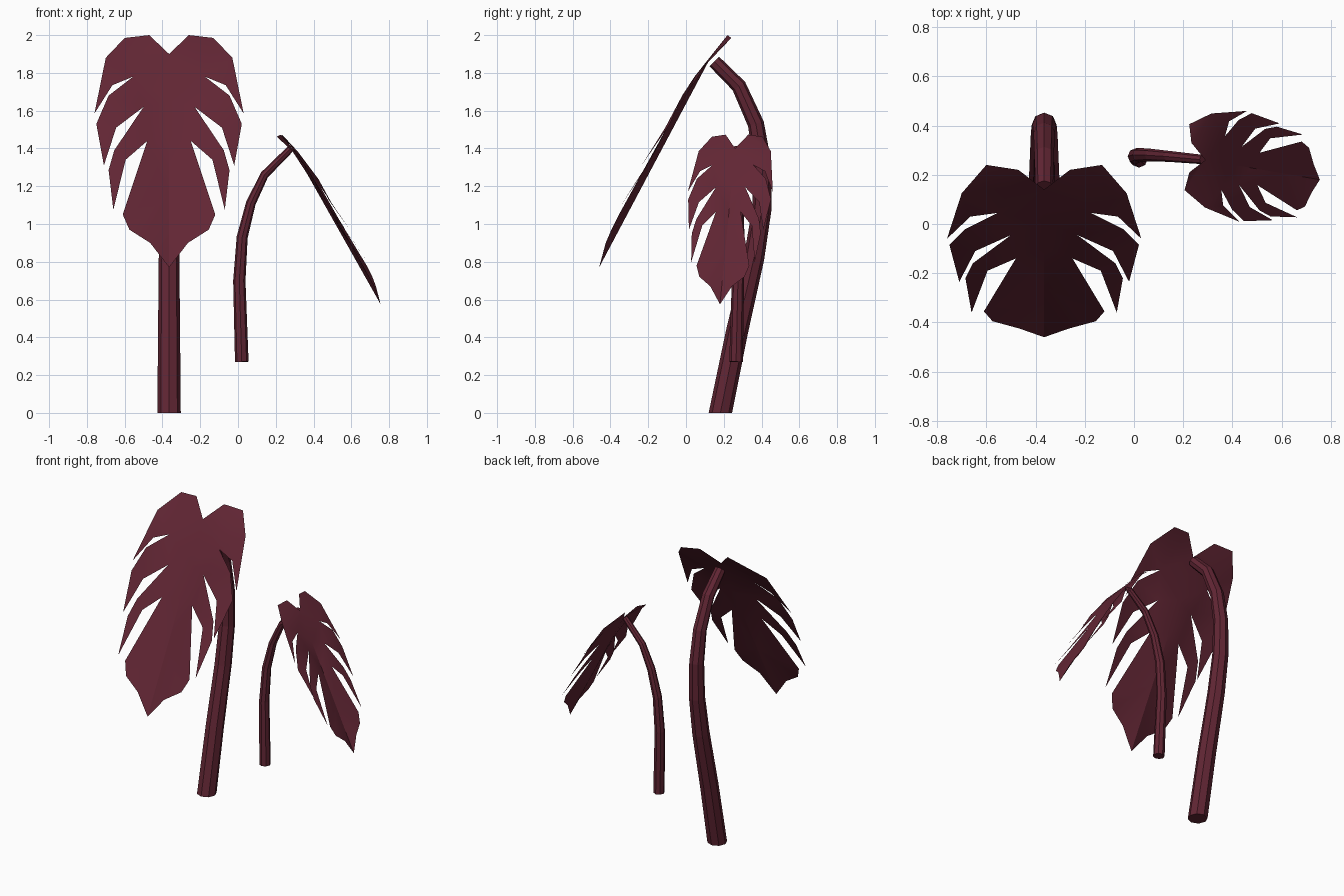
import bpy, bmesh, math
from mathutils import Vector

if "Cube" in bpy.data.objects:
    bpy.data.objects.remove(bpy.data.objects["Cube"])

mat = bpy.data.materials.new("burgundy")
mat.diffuse_color = (0.12, 0.019, 0.034, 1)
mat.use_nodes = True
mat.node_tree.nodes["Principled BSDF"].inputs["Base Color"].default_value = mat.diffuse_color


def finish(name, bm, smooth):
    bmesh.ops.recalc_face_normals(bm, faces=bm.faces)
    me = bpy.data.meshes.new(name)
    bm.to_mesh(me)
    bm.free()
    me.materials.append(mat)
    ob = bpy.data.objects.new(name, me)
    bpy.context.collection.objects.link(ob)
    for o in bpy.context.selected_objects:
        o.select_set(False)
    ob.select_set(True)
    bpy.context.view_layer.objects.active = ob
    if smooth:
        bpy.ops.object.shade_smooth_by_angle(angle=math.radians(30))
    return ob


def stem(name, path, r0, r1, axis, flat_base=False, sides=8):
    """Tapered tube along a path lying roughly in the plane normal to axis."""
    pts = [Vector(p) for p in path]
    axis = Vector(axis)
    bm = bmesh.new()
    rings = []
    for i, p in enumerate(pts):
        t = (pts[min(i + 1, len(pts) - 1)] - pts[max(i - 1, 0)]).normalized()
        if i == 0 and flat_base:
            t = Vector((0, 0, 1))
        n = t.cross(axis).normalized()
        s = n.cross(t)
        r = r0 + (r1 - r0) * i / (len(pts) - 1)
        angles = [2 * math.pi * k / sides for k in range(sides)]
        rings.append([bm.verts.new(p + r * (math.cos(a) * s + math.sin(a) * n)) for a in angles])
    for a, b in zip(rings, rings[1:]):
        for k in range(sides):
            j = (k + 1) % sides
            bm.faces.new((a[k], a[j], b[j], b[k]))
    bm.faces.new(rings[0])
    bm.faces.new(rings[-1])
    return finish(name, bm, False)


# Half-leaf lobes: (distance from midrib, height, depth), each closed along the midrib
def mid(z):
    return 0.14 - (1.9 - z) * 0.531


M0, M1, M2, M3 = [(0, z, mid(z)) for z in (1.9, 1.65, 1.45, 1.16)]
TIP = (0, 0.77, -0.46)
N1, N2, N3 = (.19, 1.78, .045), (.135, 1.62, -.045), (.115, 1.44, -.14)
LOBES = [
    [M0, (.105, 2.0, .22), (.235, 1.985, .24), (.335, 1.88, .125),
     (.395, 1.585, -.06), (.30, 1.735, .03), N1, M1],
    [M1, N1, (.32, 1.68, -.02), (.385, 1.53, -.085),
     (.345, 1.31, -.235), (.28, 1.51, -.11), N2, M2],
    [M2, N2, (.29, 1.39, -.16), (.32, 1.285, -.22),
     (.295, 1.075, -.36), (.23, 1.34, -.19), N3, M3],
    [M3, N3, (.245, 1.05, -.355), (.21, .97, -.395), (.10, .90, -.425), TIP],
]


def leaf(name, base, end, side, forward):
    """Split leaf from base notch to end tip; forward scales its cupping."""
    base, end, side, forward = map(Vector, (base, end, side, forward))
    bm = bmesh.new()
    for sign in (1, -1):
        for lobe in LOBES:
            vs = []
            for u, z, y in lobe:
                t = (1.9 - z) / 1.13
                vs.append(bm.verts.new(base + t * (end - base) + sign * u * side
                                       + (mid(z) - y) * forward))
            bm.faces.new(vs)
    bmesh.ops.remove_doubles(bm, verts=bm.verts, dist=1e-4)
    bmesh.ops.triangulate(bm, faces=bm.faces)
    return finish(name, bm, True)


# Large leaf and its stem
X = -0.365
stem("large_stem",
     [(X, y, z) for y, z in ((.182, 0), (.27, .43), (.36, .82), (.402, 1.08),
                             (.405, 1.32), (.37, 1.53), (.28, 1.73), (.15, 1.86))],
     0.062, 0.036, (1, 0, 0), flat_base=True)
leaf("large_leaf", (X, .14, 1.9), (X, -.46, .77), (1, 0, 0), (0, -1, 0))

# Small leaf and its stem
stem("small_stem",
     [(.02, .265, .27), (.007, .275, .70), (.022, .28, .93), (.068, .28, 1.11),
      (.14, .275, 1.26), (.28, .262, 1.40)],
     0.036, 0.019, (0, 1, 0))
leaf("small_leaf", (.29, .26, 1.40), (.755, .18, .575), (.04, .57, 0), (.73, -.1, 0))
